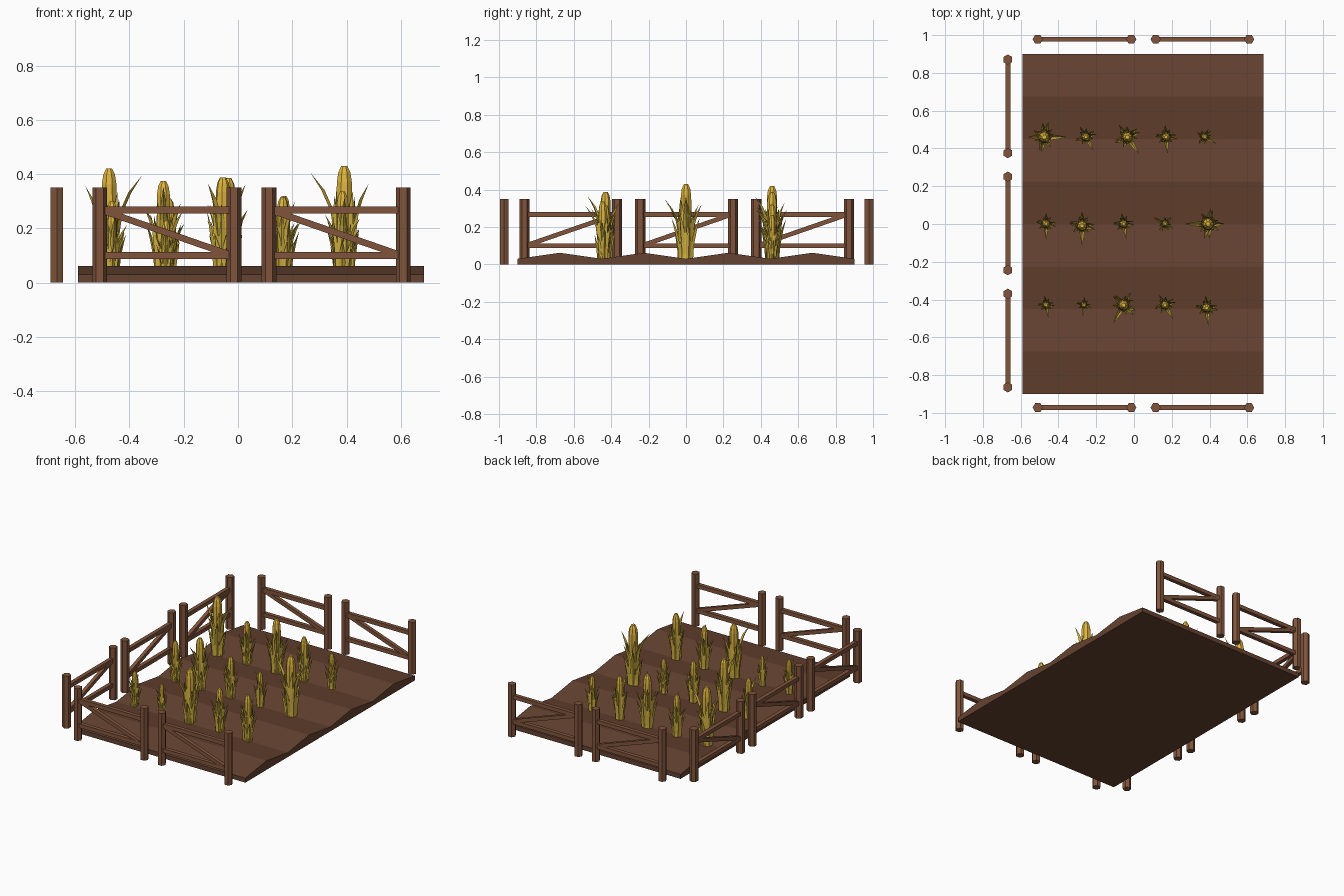
import bpy, bmesh, math
from mathutils import Matrix, Vector

if "Cube" in bpy.data.objects:
    bpy.data.objects.remove(bpy.data.objects["Cube"])


def material(name, rgb):
    m = bpy.data.materials.new(name)
    m.diffuse_color = (*rgb, 1)
    m.use_nodes = True
    m.node_tree.nodes["Principled BSDF"].inputs["Base Color"].default_value = m.diffuse_color
    return m


SOIL = material("soil", (0.13, 0.055, 0.03))
WOOD = material("wood", (0.22, 0.09, 0.045))
CORN = material("corn", (0.75, 0.47, 0.05))
LEAF = material("leaf", (0.62, 0.43, 0.05))


def finish(bm, name, mats, recalc=True):
    if recalc:
        bmesh.ops.recalc_face_normals(bm, faces=bm.faces)
    me = bpy.data.meshes.new(name)
    bm.to_mesh(me)
    bm.free()
    for m in mats:
        me.materials.append(m)
    return me


def place(me, name, loc, rot=0, scale=1):
    ob = bpy.data.objects.new(name, me)
    ob.location = loc
    ob.rotation_euler.z = rot
    ob.scale = (scale,) * 3
    bpy.context.collection.objects.link(ob)


# ploughed soil: zigzag ridge profile extruded along x
bm = bmesh.new()
prof = [(-0.9, 0)] + [(-0.9 + 0.225 * i, 0.062 if i % 2 else 0.03) for i in range(9)] + [(0.9, 0)]
face = bm.faces.new([bm.verts.new((-0.59, y, z)) for y, z in prof])
ext = bmesh.ops.extrude_face_region(bm, geom=[face])
bmesh.ops.translate(bm, vec=(1.275, 0, 0), verts=[v for v in ext["geom"] if isinstance(v, bmesh.types.BMVert)])
place(finish(bm, "soil_bed", [SOIL]), "soil_bed", (0, 0, 0))


# fence panel: two hexagonal posts, two rails, one diagonal brace
def beam(bm, a, b, t):
    a, b = Vector(a), Vector(b)
    d = b - a
    rot = Matrix.Rotation(-math.atan2(d.z, d.x), 4, 'Y')
    bmesh.ops.create_cube(bm, size=1, matrix=Matrix.Translation((a + b) / 2) @ rot
                          @ Matrix.Diagonal((d.length, t, t, 1)))


bm = bmesh.new()
for x in (-0.2475, 0.2475):
    bmesh.ops.create_cone(bm, cap_ends=True, segments=6, radius1=0.027, radius2=0.027, depth=0.35,
                          matrix=Matrix.Translation((x, 0, 0.175)) @ Matrix.Rotation(math.pi / 2, 4, 'Z'))
for z in (0.10, 0.267):
    beam(bm, (-0.24, 0, z), (0.24, 0, z), 0.026)
beam(bm, (-0.235, 0, 0.265), (0.235, 0, 0.102), 0.024)
panel = finish(bm, "fence_panel", [WOOD])
for x in (-0.262, 0.362):
    place(panel, "front_fence", (x, -0.972, 0))
    place(panel, "back_fence", (x, 0.978, 0))
for y in (-0.617, 0.003, 0.623):
    place(panel, "left_fence", (-0.668, y, 0), -math.pi / 2)

# corn plant: lathed cob on a stalk, ringed with folded blades
bm = bmesh.new()
N = 8
rings = []
for r, z in [(0.036, -0.01), (0.034, 0.12), (0.029, 0.22), (0.031, 0.28), (0.030, 0.34), (0.024, 0.377), (0.012, 0.40)]:
    rings.append([bm.verts.new((r * math.cos(2 * math.pi * (k + .5) / N),
                                r * math.sin(2 * math.pi * (k + .5) / N), z)) for k in range(N)])
for lo, hi in zip(rings, rings[1:]):
    for k in range(N):
        bm.faces.new((lo[k], lo[(k + 1) % N], hi[(k + 1) % N], hi[k]))
bm.faces.new(rings[-1])
bm.faces.new(rings[0][::-1])


def blade(angle, z0, tip_r, tip_z, width):
    rot = Matrix.Rotation(math.radians(angle), 3, 'Z')
    rows = []
    for t, w in ((0, 0.8), (0.35, 1), (0.7, 0.7)):
        r = 0.034 + (tip_r - 0.034) * t ** 2
        z = z0 + (tip_z - z0) * t
        rows.append([bm.verts.new(rot @ Vector((r + dr, s * w * width / 2, z)))
                     for s, dr in ((-1, -0.006), (0, 0.006), (1, -0.006))])
    tip = bm.verts.new(rot @ Vector((tip_r, 0, tip_z)))
    made = []
    for a, b in zip(rows, rows[1:]):
        for i in (0, 1):
            made.append(bm.faces.new((a[i], a[i + 1], b[i + 1], b[i])))
    for i in (0, 1):
        made.append(bm.faces.new((rows[-1][i], rows[-1][i + 1], tip)))
    for f in made:
        f.material_index = 1


for k in range(6):                                  # inner husk
    blade(60 * k + 20, 0.08, 0.040, (0.29, 0.25, 0.31)[k % 3], 0.034)
for k in range(7):                                  # outer short blades
    blade(360 / 7 * k + 45, -0.005, (0.058, 0.078, 0.066)[k % 3], (0.17, 0.22, 0.26)[k % 3], 0.03)
blade(0, 0.16, 0.125, 0.375, 0.03)                  # long flared blades
blade(180, 0.14, 0.09, 0.335, 0.028)
blade(75, 0.12, 0.085, 0.27, 0.026)
blade(-100, 0.12, 0.085, 0.29, 0.026)
plant = finish(bm, "corn_plant", [CORN, LEAF], recalc=False)

# three rows: (x, y, top height, turn)
rows = [
    (-0.475, 0.46, 0.42, 0), (-0.255, 0.46, 0.31, -60), (-0.035, 0.46, 0.385, -55),
    (0.17, 0.46, 0.32, -85), (0.375, 0.46, 0.265, -30),
    (-0.465, 0, 0.30, -90), (-0.275, -0.01, 0.375, -90), (-0.055, 0, 0.305, -80),
    (0.165, 0, 0.26, 150), (0.392, 0, 0.43, 180),
    (-0.465, -0.43, 0.26, -80), (-0.265, -0.43, 0.23, -95), (-0.055, -0.43, 0.388, -120),
    (0.165, -0.43, 0.315, -60), (0.385, -0.445, 0.335, -85)]
for x, y, h, turn in rows:
    place(plant, "corn_plant", (x, y, 0.03), math.radians(turn), (h - 0.03) / 0.4)
